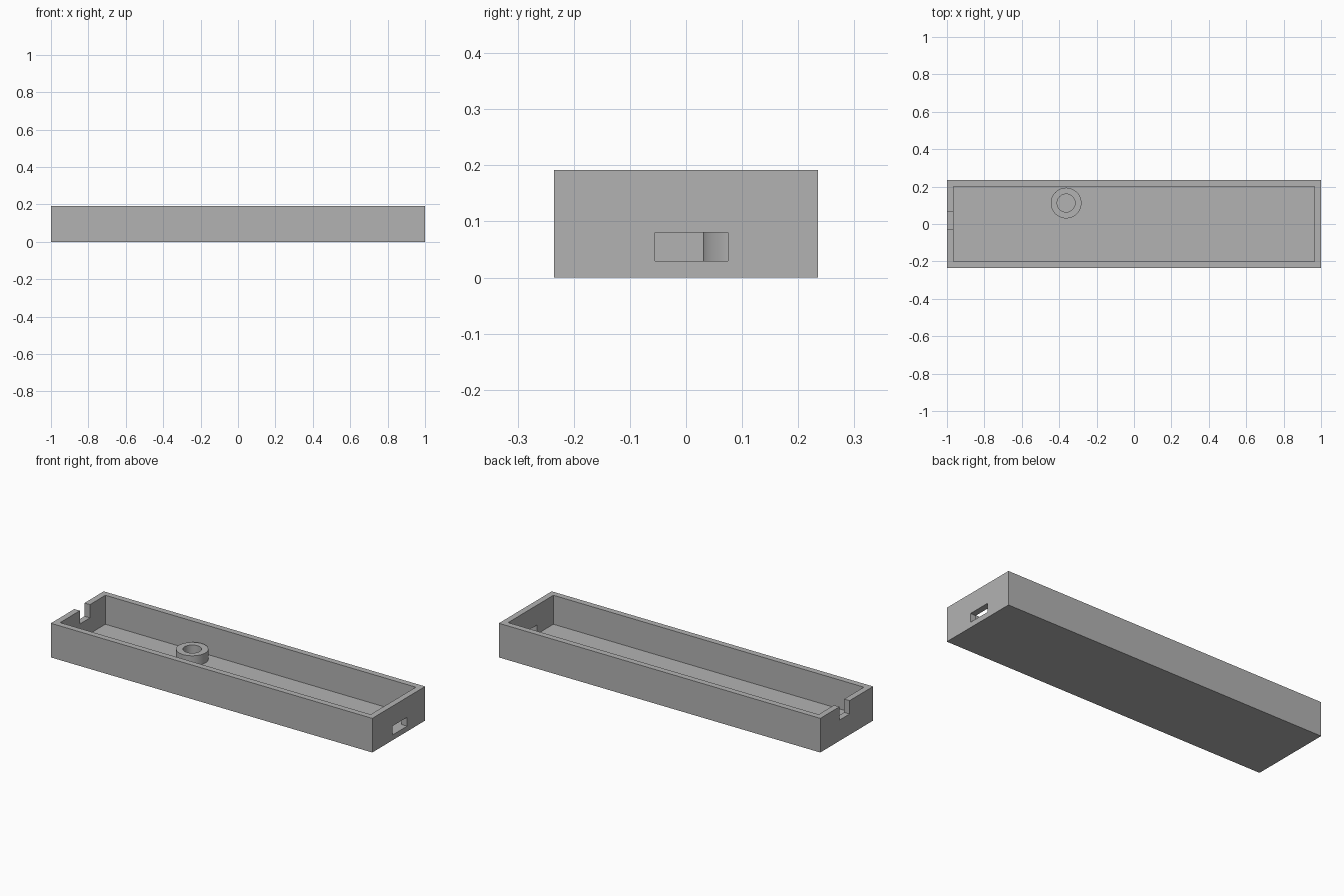
import bpy
import bmesh
from math import radians, tau
from mathutils import Vector

default = bpy.data.objects.get("Cube")
if default:
    bpy.data.objects.remove(default, do_unlink=True)

LENGTH, WIDTH, HEIGHT = 2.0, 0.47, 0.192
WALL, FLOOR = 0.034, 0.029
HX, HY = LENGTH / 2, WIDTH / 2

# Material
grey = bpy.data.materials.new("plain grey")
grey.use_nodes = True
colour = (0.45, 0.45, 0.45, 1)
grey.diffuse_color = colour
grey.node_tree.nodes["Principled BSDF"].inputs["Base Color"].default_value = colour


def add_object(name, bm):
    bmesh.ops.recalc_face_normals(bm, faces=bm.faces)
    mesh = bpy.data.meshes.new(name)
    bm.to_mesh(mesh)
    bm.free()
    mesh.materials.append(grey)
    obj = bpy.data.objects.new(name, mesh)
    bpy.context.collection.objects.link(obj)
    return obj


def box(name, low, high):
    low, high = Vector(low), Vector(high)
    bm = bmesh.new()
    bmesh.ops.create_cube(bm, size=1)
    bmesh.ops.scale(bm, vec=high - low, verts=bm.verts)
    bmesh.ops.translate(bm, vec=(low + high) / 2, verts=bm.verts)
    return add_object(name, bm)


def activate(obj):
    bpy.ops.object.select_all(action="DESELECT")
    obj.select_set(True)
    bpy.context.view_layer.objects.active = obj


def cut(target, cutter):
    mod = target.modifiers.new("cut", "BOOLEAN")
    mod.operation = "DIFFERENCE"
    mod.solver = "EXACT"
    mod.object = cutter
    activate(target)
    bpy.ops.object.modifier_apply(modifier=mod.name)
    bpy.data.objects.remove(cutter, do_unlink=True)


# Open tray
tray = box("tray", (-HX, -HY, 0), (HX, HY, HEIGHT))
cut(tray, box("cavity_cutter", (WALL - HX, WALL - HY, FLOOR),
              (HX - WALL, HY - WALL, HEIGHT + 0.1)))

# Port window through the +x end wall
cut(tray, box("port_cutter", (HX - 0.06, -0.055, 0.03), (HX + 0.1, 0.075, 0.08)))

# Notch open at the top of the -x end wall
cut(tray, box("notch_cutter", (-HX - 0.1, -0.026, 0.117), (-HX + 0.06, 0.064, HEIGHT + 0.1)))

# Hollow round boss on the floor, spun from a rectangular section
bm = bmesh.new()
section = [(0.048, 0.02), (0.082, 0.02), (0.082, 0.085), (0.048, 0.085)]
verts = [bm.verts.new((r, 0, z)) for r, z in section]
edges = [bm.edges.new((verts[i], verts[(i + 1) % 4])) for i in range(4)]
bmesh.ops.spin(bm, geom=verts + edges, cent=(0, 0, 0), axis=(0, 0, 1),
               angle=tau, steps=64)
bmesh.ops.remove_doubles(bm, verts=bm.verts, dist=0.0001)
boss = add_object("round_boss", bm)
boss.location = (-0.363, 0.112, 0)
activate(boss)
bpy.ops.object.shade_smooth_by_angle(angle=radians(30))
